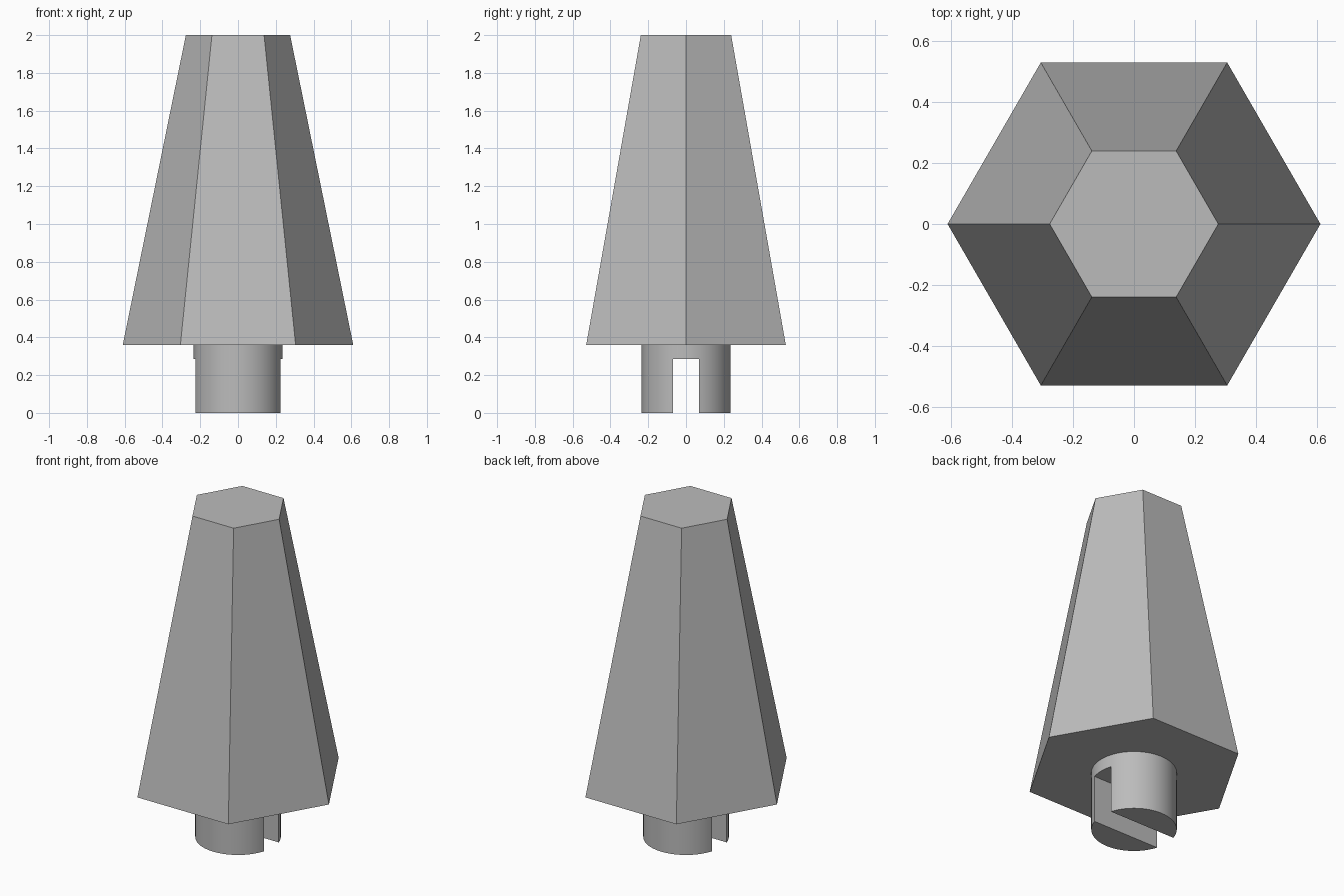
import bpy
import math

cube = bpy.data.objects.get("Cube")
if cube:
    bpy.data.objects.remove(cube, do_unlink=True)

SKIRT_Z = 0.36       # underside of the tapered body
TOP_Z = 2.0
SHAFT_R = 0.235
SLOT_WIDTH = 0.14
SLOT_Z = 0.285

grey = bpy.data.materials.new("plain grey")
grey.use_nodes = True
colour = (0.5, 0.5, 0.5, 1)
grey.diffuse_color = colour
grey.node_tree.nodes["Principled BSDF"].inputs["Base Color"].default_value = colour


def frustum(name, sides, r_bottom, r_top, z0, z1, turn=0.0):
    bpy.ops.mesh.primitive_cone_add(
        vertices=sides, radius1=r_bottom, radius2=r_top, depth=z1 - z0,
        location=(0, 0, (z0 + z1) / 2), rotation=(0, 0, turn))
    obj = bpy.context.object
    obj.name = name
    bpy.ops.object.transform_apply(location=True, rotation=True, scale=True)
    obj.data.materials.append(grey)
    return obj


# Tapered hexagonal body, corners pointing along x
frustum("tapered_body", 6, 0.61, 0.276, SKIRT_Z, TOP_Z, math.radians(30))

# Round shaft below the body
shaft = frustum("slotted_shaft", 64, SHAFT_R, SHAFT_R, 0, SKIRT_Z)

# Slot running across the shaft along x, open at the bottom
bpy.ops.mesh.primitive_cube_add(size=1, location=(0, 0, SLOT_Z - 0.25))
cutter = bpy.context.object
cutter.name = "slot_cutter"
cutter.scale = (1, SLOT_WIDTH, 0.5)
cutter.hide_render = True
bpy.ops.object.transform_apply(location=True, rotation=True, scale=True)
cutter.data.materials.append(grey)

bpy.ops.object.select_all(action="DESELECT")
shaft.select_set(True)
bpy.context.view_layer.objects.active = shaft
cut = shaft.modifiers.new("slot", "BOOLEAN")
cut.operation = "DIFFERENCE"
cut.solver = "EXACT"
cut.object = cutter
bpy.ops.object.modifier_apply(modifier=cut.name)
bpy.data.objects.remove(cutter, do_unlink=True)
bpy.ops.object.shade_smooth_by_angle(angle=math.radians(30))
